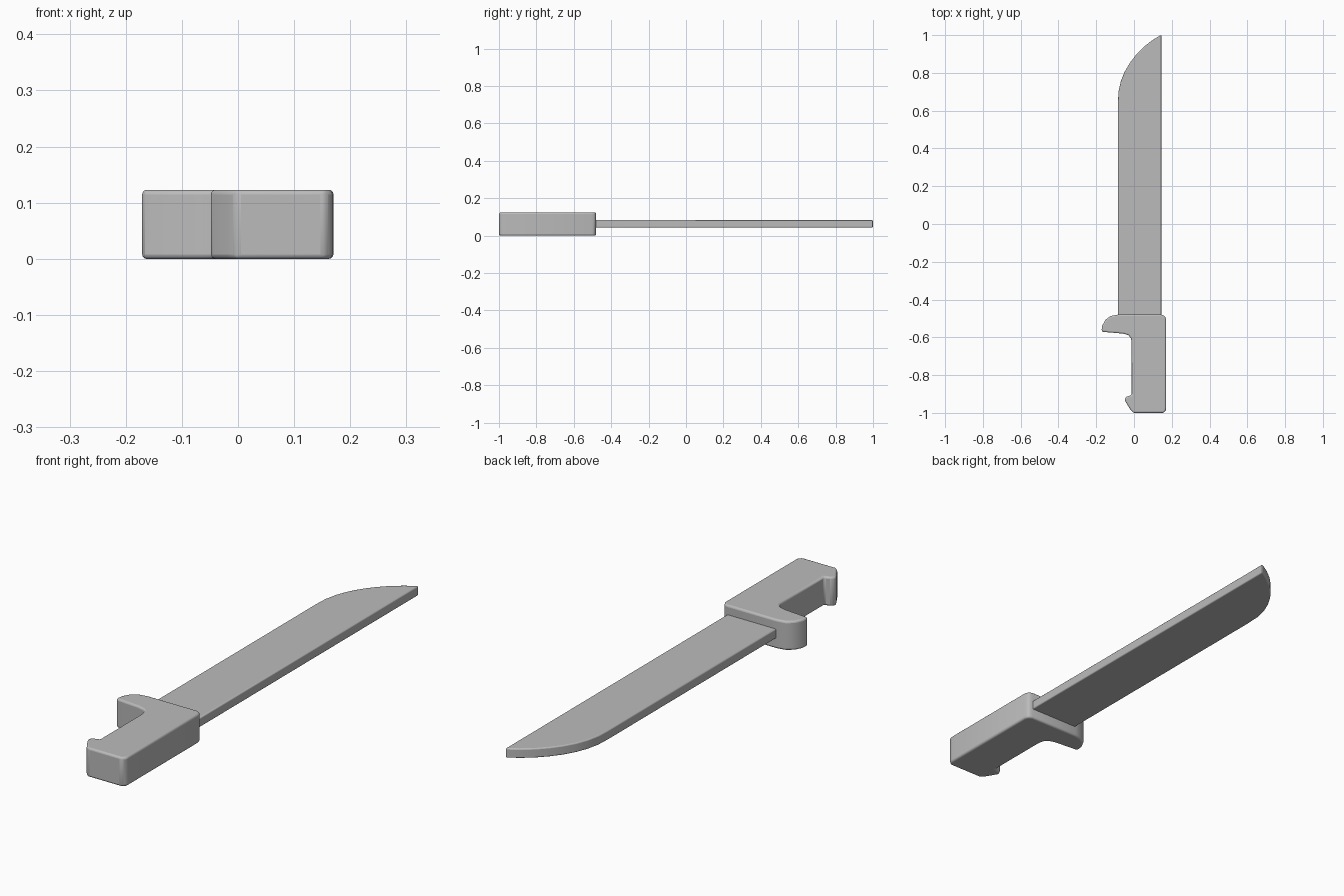
import bpy, bmesh, math

if "Cube" in bpy.data.objects:
    bpy.data.objects.remove(bpy.data.objects["Cube"])

steel = bpy.data.materials.new("plain grey")
steel.diffuse_color = (0.5, 0.5, 0.5, 1)
steel.use_nodes = True
steel.node_tree.nodes["Principled BSDF"].inputs["Base Color"].default_value = steel.diffuse_color


def slab(name, outline, z0, z1, bevel):
    """Extrude a plan outline from z0 to z1 and round its edges."""
    bm = bmesh.new()
    face = bm.faces.new([bm.verts.new((x, y, z0)) for x, y in outline])
    top = bmesh.ops.extrude_face_region(bm, geom=[face])["geom"]
    bmesh.ops.translate(bm, vec=(0, 0, z1 - z0),
                        verts=[v for v in top if isinstance(v, bmesh.types.BMVert)])
    bmesh.ops.recalc_face_normals(bm, faces=bm.faces)
    mesh = bpy.data.meshes.new(name)
    bm.to_mesh(mesh)
    bm.free()
    mesh.materials.append(steel)
    ob = bpy.data.objects.new(name, mesh)
    bpy.context.collection.objects.link(ob)
    mod = ob.modifiers.new("rounded edges", "BEVEL")
    mod.width, mod.segments = bevel, 3
    mod.limit_method, mod.angle_limit = "ANGLE", math.radians(40)
    bpy.ops.object.select_all(action="DESELECT")
    ob.select_set(True)
    bpy.context.view_layer.objects.active = ob
    bpy.ops.object.shade_smooth_by_angle(angle=math.radians(40))
    return ob


# blade: straight spine on +x, cutting edge sweeping up to the tip
sweep = [(-0.085, 0.64), (-0.082, 0.70), (-0.07, 0.755), (-0.05, 0.805), (-0.022, 0.853),
         (0.012, 0.897), (0.052, 0.938), (0.097, 0.973), (0.138, 0.998), (0.145, 1.0)]
slab("blade", [(0.145, -0.52), (-0.085, -0.52)] + sweep, 0.043, 0.083, 0.013)

# handle: grip with hooked finger guard and pommel spur
slab("handle", [
    (0.155, -1.0), (0.168, -0.987), (0.17, -0.97),
    (0.17, -0.505), (0.163, -0.487), (0.145, -0.48),
    (-0.085, -0.48), (-0.125, -0.487), (-0.152, -0.508), (-0.168, -0.538), (-0.172, -0.565),
    (-0.165, -0.571), (-0.06, -0.58), (-0.03, -0.588), (-0.016, -0.605), (-0.012, -0.63),
    (-0.012, -0.905), (-0.042, -0.915), (-0.05, -0.932),
    (-0.018, -0.985), (-0.003, -1.0)], 0.0, 0.123, 0.008)
